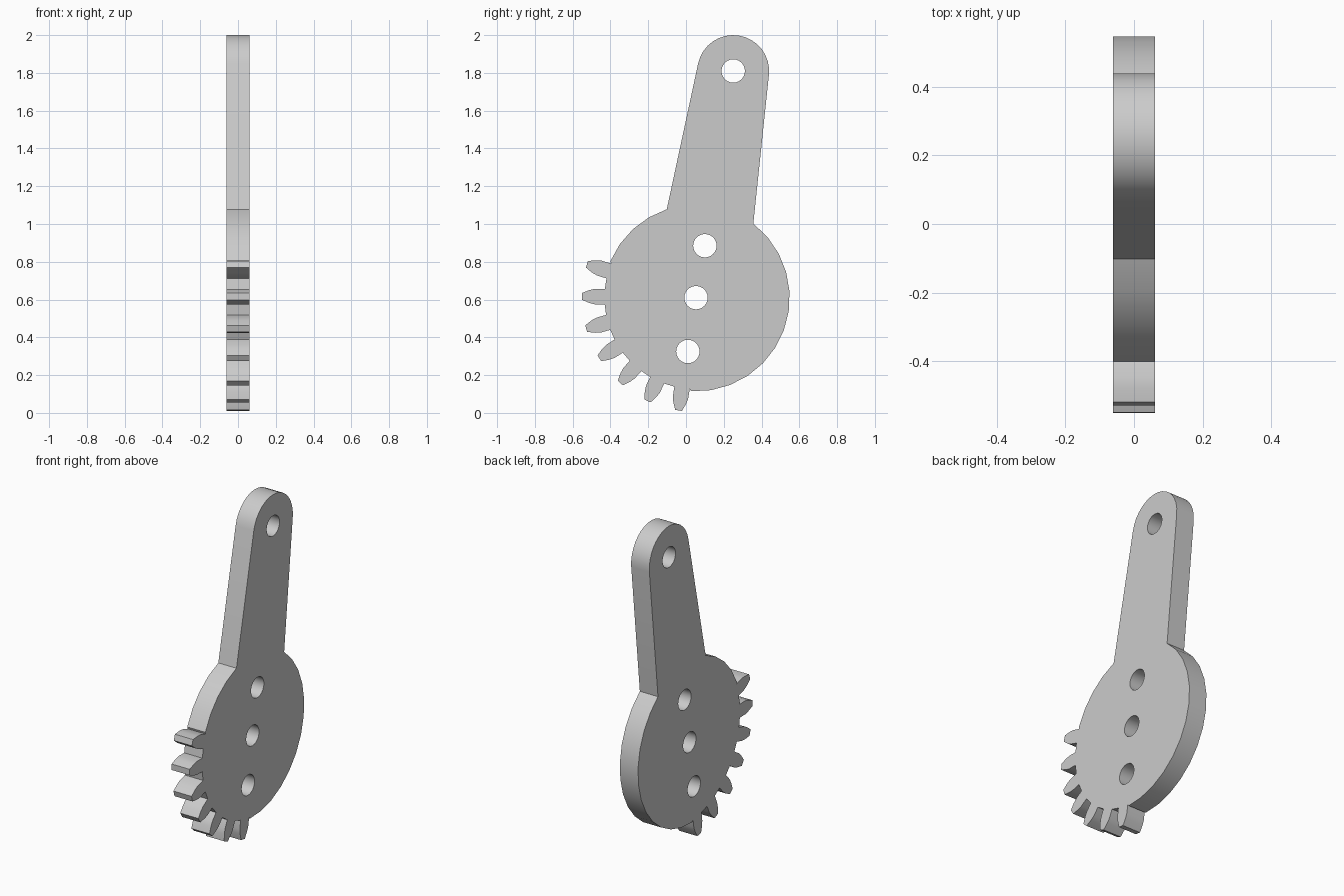
import bpy
import bmesh
from math import cos, sin, radians, pi

cube = bpy.data.objects.get("Cube")
if cube:
    bpy.data.objects.remove(cube)

HALF_THICKNESS = 0.061
HUB, HUB_RADIUS = (0.053, 0.61), 0.493
PIVOT, ARM_RADIUS = (0.25, 1.81), 0.19
HOLE_RADIUS = 0.062
HOLES = [HUB, PIVOT, (0.10, 0.885), (0.01, 0.325)]
TOOTH_COUNT, TOOTH_STEP, FIRST_TOOTH = 7, 360 / 22, 163
# Half of a tooth: (distance from hub, half width), from root to tip
TOOTH = [(0.483, 0.041), (0.535, 0.041), (0.565, 0.034), (0.604, 0.018)]


def arc(centre, radius, start, end, steps):
    """Points along an arc, angles in degrees."""
    angles = [radians(start + (end - start) * i / steps) for i in range(steps + 1)]
    return [(centre[0] + radius * cos(a), centre[1] + radius * sin(a)) for a in angles]


def tooth(angle):
    """Outline of one tooth, walked counter-clockwise around the hub."""
    c, s = cos(radians(angle)), sin(radians(angle))
    sides = [(r, -w) for r, w in TOOTH] + [(r, w) for r, w in reversed(TOOTH)]
    return [(HUB[0] + r * c - w * s, HUB[1] + r * s + w * c) for r, w in sides]


# Outline: rounded arm end, left of hub, toothed sector, rest of hub
outline = arc(PIVOT, ARM_RADIUS, -6, 168, 16)
outline += arc(HUB, HUB_RADIUS, 108.3, 157, 4)
for i in range(TOOTH_COUNT):
    outline += tooth(FIRST_TOOTH + i * TOOTH_STEP)
outline += arc(HUB, HUB_RADIUS + 0.003, 267, 412.3, 12)

# Plate: filled profile with round holes, extruded both ways
curve = bpy.data.curves.new("gear_lever", "CURVE")
curve.dimensions = "2D"
curve.fill_mode = "BOTH"
curve.extrude = HALF_THICKNESS
loops = [outline] + [arc(h, HOLE_RADIUS, 0, 345, 23) for h in HOLES]
for loop in loops:
    spline = curve.splines.new("POLY")
    spline.points.add(len(loop) - 1)
    for point, (y, z) in zip(spline.points, loop):
        point.co = (y, z, 0, 1)
    spline.use_cyclic_u = True

lever = bpy.data.objects.new("gear_lever", curve)
bpy.context.collection.objects.link(lever)
lever.rotation_euler = (pi / 2, 0, pi / 2)
bpy.ops.object.select_all(action="DESELECT")
lever.select_set(True)
bpy.context.view_layer.objects.active = lever
bpy.ops.object.convert(target="MESH")
bpy.ops.object.transform_apply(location=False, rotation=True, scale=False)

# Weld caps to walls
bm = bmesh.new()
bm.from_mesh(lever.data)
bmesh.ops.remove_doubles(bm, verts=bm.verts, dist=0.0005)
bmesh.ops.recalc_face_normals(bm, faces=bm.faces)
bm.to_mesh(lever.data)
bm.free()
bpy.ops.object.shade_smooth_by_angle(angle=radians(25))

# Plain grey material
grey = bpy.data.materials.new("light_grey")
grey.use_nodes = True
colour = (0.6, 0.6, 0.6, 1)
grey.diffuse_color = colour
grey.node_tree.nodes["Principled BSDF"].inputs["Base Color"].default_value = colour
lever.data.materials.clear()
lever.data.materials.append(grey)
